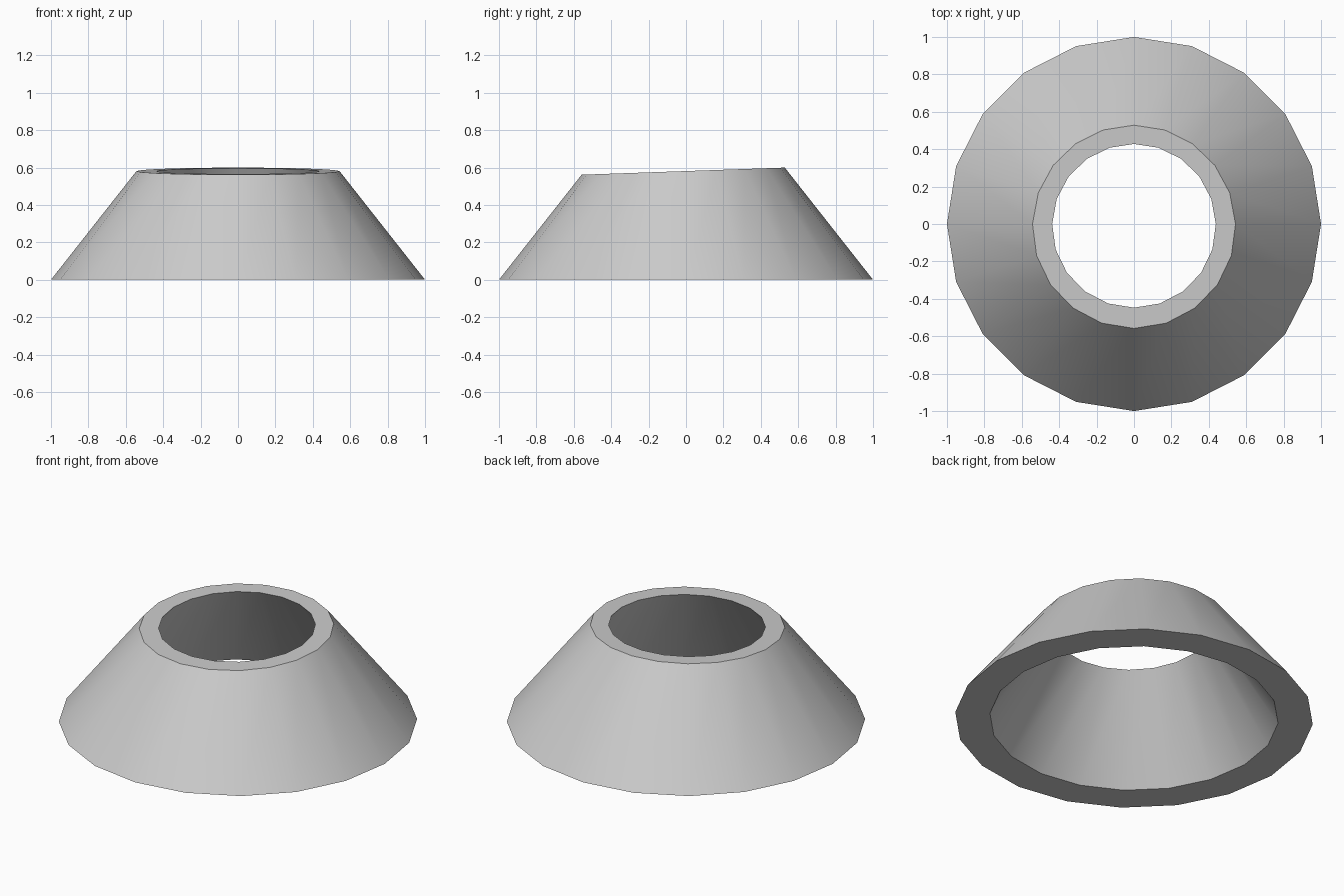
import bpy, bmesh, math

if "Cube" in bpy.data.objects:
    bpy.data.objects.remove(bpy.data.objects["Cube"])

SIDES = 20
TAPER = 0.787               # shrink of the cone per unit of height
CUT_Z, CUT_SLOPE = 0.581, 0.035   # slightly tilted top plane


def cone_rings(bm, radius):
    """Bottom ring at z = 0 and top ring where the cone meets the tilted plane."""
    bottom, top = [], []
    for i in range(SIDES):
        a = 2 * math.pi * i / SIDES
        c, s = math.cos(a), math.sin(a)
        bottom.append(bm.verts.new((radius * c, radius * s, 0)))
        r = radius * (1 - TAPER * CUT_Z) / (1 + radius * TAPER * CUT_SLOPE * s)
        top.append(bm.verts.new((r * c, r * s, CUT_Z + CUT_SLOPE * r * s)))
    return bottom, top


# Hollow cone collar: outer wall, top rim, inner wall, base ring
bm = bmesh.new()
outer_bottom, outer_top = cone_rings(bm, 1.0)
inner_bottom, inner_top = cone_rings(bm, 0.806)
loops = [outer_bottom, outer_top, inner_top, inner_bottom]
for k in range(4):
    a, b = loops[k], loops[(k + 1) % 4]
    for i in range(SIDES):
        j = (i + 1) % SIDES
        bm.faces.new((a[i], a[j], b[j], b[i]))
bmesh.ops.recalc_face_normals(bm, faces=bm.faces)

mesh = bpy.data.meshes.new("cone_collar")
bm.to_mesh(mesh)
bm.free()
collar = bpy.data.objects.new("cone_collar", mesh)
bpy.context.collection.objects.link(collar)

# Smooth walls with crisp rims
bpy.context.view_layer.objects.active = collar
collar.select_set(True)
bpy.ops.object.shade_smooth_by_angle(angle=math.radians(30))
